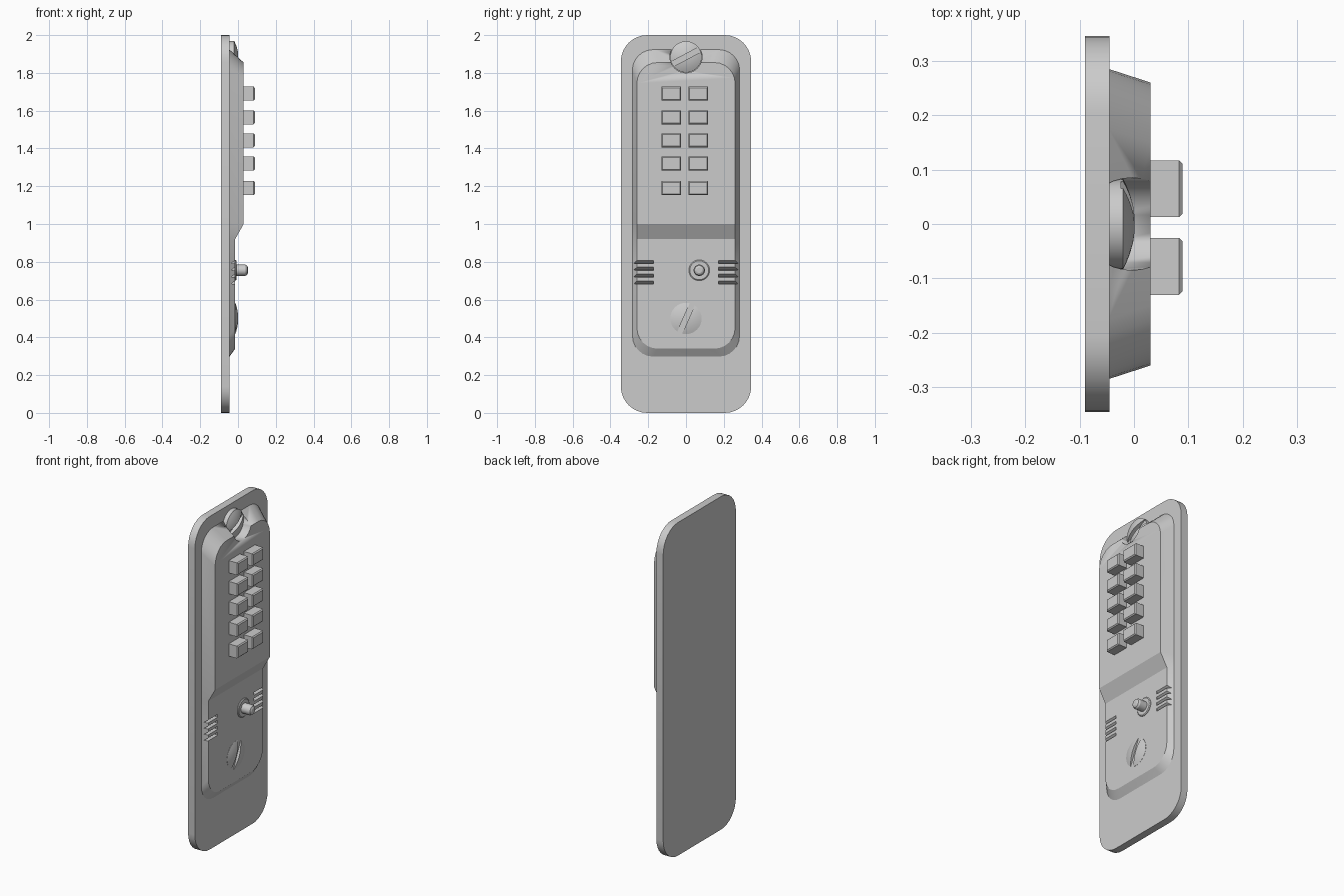
import bpy, bmesh
from math import sin, cos, pi, radians
from mathutils import Matrix, Vector

if "Cube" in bpy.data.objects:
    bpy.data.objects.remove(bpy.data.objects["Cube"])


def finish(name, bm, smooth=True):
    bmesh.ops.recalc_face_normals(bm, faces=bm.faces)
    me = bpy.data.meshes.new(name)
    bm.to_mesh(me)
    bm.free()
    ob = bpy.data.objects.new(name, me)
    bpy.context.collection.objects.link(ob)
    bpy.ops.object.select_all(action='DESELECT')
    ob.select_set(True)
    bpy.context.view_layer.objects.active = ob
    if smooth:
        bpy.ops.object.shade_smooth_by_angle(angle=radians(25))
    return ob


def cut(ob, cutter):
    mod = ob.modifiers.new("cut", 'BOOLEAN')
    mod.operation = 'DIFFERENCE'
    mod.solver = 'EXACT'
    mod.object = cutter
    bpy.context.view_layer.objects.active = ob
    bpy.ops.object.modifier_apply(modifier=mod.name)
    bpy.data.objects.remove(cutter)


def outline(hy, z0, z1, r, side=(), seg=6):
    """Rounded rectangle in the y-z plane, with extra points on both sides."""
    def arc(cy, cz, a0):
        return [(cy + r * cos(a0 + pi / 2 * i / seg), cz + r * sin(a0 + pi / 2 * i / seg))
                for i in range(seg + 1)]
    return (arc(hy - r, z0 + r, -pi / 2) + [(hy, z) for z in side]
            + arc(hy - r, z1 - r, 0) + arc(-hy + r, z1 - r, pi / 2)
            + [(-hy, z) for z in reversed(side)] + arc(-hy + r, z0 + r, pi))


def skin(bm, a, b):
    for i in range(len(a)):
        j = (i + 1) % len(a)
        bm.faces.new((a[i], a[j], b[j], b[i]))


def lathe(name, y, z, profile, n=32):
    """Solid of revolution about the x axis; profile is (x, radius)."""
    bm = bmesh.new()
    rings = [[bm.verts.new((x, y + r * cos(2 * pi * i / n), z + r * sin(2 * pi * i / n)))
              for i in range(n)] for x, r in profile]
    for a, b in zip(rings, rings[1:]):
        skin(bm, a, b)
    bm.faces.new(rings[0])
    bm.faces.new(rings[-1])
    return finish(name, bm)


def box(name, lo, hi, matrix=None):
    bm = bmesh.new()
    lo, hi = Vector(lo), Vector(hi)
    bmesh.ops.create_cube(bm, size=1)
    for v in bm.verts:
        v.co = Vector([(lo[i] + hi[i]) / 2 + v.co[i] * (hi[i] - lo[i]) for i in range(3)])
    if matrix:
        bm.transform(matrix)
    return finish(name, bm, False)


# Back plate
bm = bmesh.new()
pts = outline(0.345, 0, 2, 0.14, seg=8)
back, front = [[bm.verts.new((x, y, z)) for y, z in pts] for x in (-0.09, -0.045)]
skin(bm, back, front)
bm.faces.new(back)
bm.faces.new(front)
finish("back_plate", bm)

# Stepped lock body with drafted walls
SEG, STEP = 6, (0.92, 1.0)
bm = bmesh.new()
base = [bm.verts.new((-0.047, y, z)) for y, z in outline(0.285, 0.295, 1.925, 0.11, STEP, SEG)]
top = [bm.verts.new((0.03 if z > 0.96 else -0.015, y, z))
       for y, z in outline(0.26, 0.34, 1.855, 0.11, STEP, SEG)]
n = SEG + 1
skin(bm, base, top)
bm.faces.new(base)
bm.faces.new(top[:n + 1] + top[3 * n + 3:])
bm.faces.new((top[n], top[n + 1], top[3 * n + 2], top[3 * n + 3]))
bm.faces.new(top[n + 1:3 * n + 3])
body = finish("lock_body", bm)

# Round notch for the upper screw
cut(body, lathe("notch_cutter", 0, 1.885, [(-0.046, 0.085), (0.1, 0.085)]))

# Sawtooth finger grips on both edges
for s in (-1, 1):
    for k in range(4):
        z = 0.68 + k * 0.036
        bm = bmesh.new()
        ends = [[bm.verts.new((x, s * y, zz)) for x, zz in
                 ((0.005, z), (-0.036, z + 0.004), (0.005, z + 0.034))] for y in (0.172, 0.32)]
        skin(bm, *ends)
        bm.faces.new(ends[0])
        bm.faces.new(ends[1])
        cut(body, finish("grip_cutter", bm, False))


# Domed screws with a slanted slot
def screw(name, z, rim, rise, angle):
    R = 0.083
    dome = [(rim + rise * (1 - t * t), R * t) for t in (1, 0.85, 0.65, 0.4, 0.15)]
    ob = lathe(name, 0, z, [(-0.047, R)] + dome)
    turn = Matrix.Translation((0, 0, z)) @ Matrix.Rotation(radians(angle), 4, 'X')
    cut(ob, box("slot_cutter", (rim - 0.004, -0.12, -0.014), (0.1, 0.12, 0.014), turn))


screw("upper_screw", 1.885, -0.02, 0.022, 28)
screw("lower_screw", 0.5, -0.014, 0.015, 66)

# Turning pin and its collar
lathe("pin_collar", 0.07, 0.755, [(-0.03, 0.055), (-0.012, 0.055), (-0.008, 0.05), (-0.008, 0.03)])
lathe("pin", 0.07, 0.755, [(-0.03, 0.03), (0.038, 0.03), (0.048, 0.025), (0.053, 0.015)], 24)

# Two columns of keypad buttons
for row, z in enumerate((1.69, 1.565, 1.443, 1.32, 1.19)):
    for side, y in (("left", -0.078), ("right", 0.065)):
        ob = box(f"button_{side}_{row + 1}", (0.02, y - 0.052, z - 0.037), (0.089, y + 0.052, z + 0.037))
        bm = bmesh.new()
        bm.from_mesh(ob.data)
        edges = [e for e in bm.edges if all(v.co.x > 0.08 for v in e.verts)]
        bmesh.ops.bevel(bm, geom=edges, offset=0.006, segments=1, affect='EDGES')
        bm.to_mesh(ob.data)
        bm.free()
